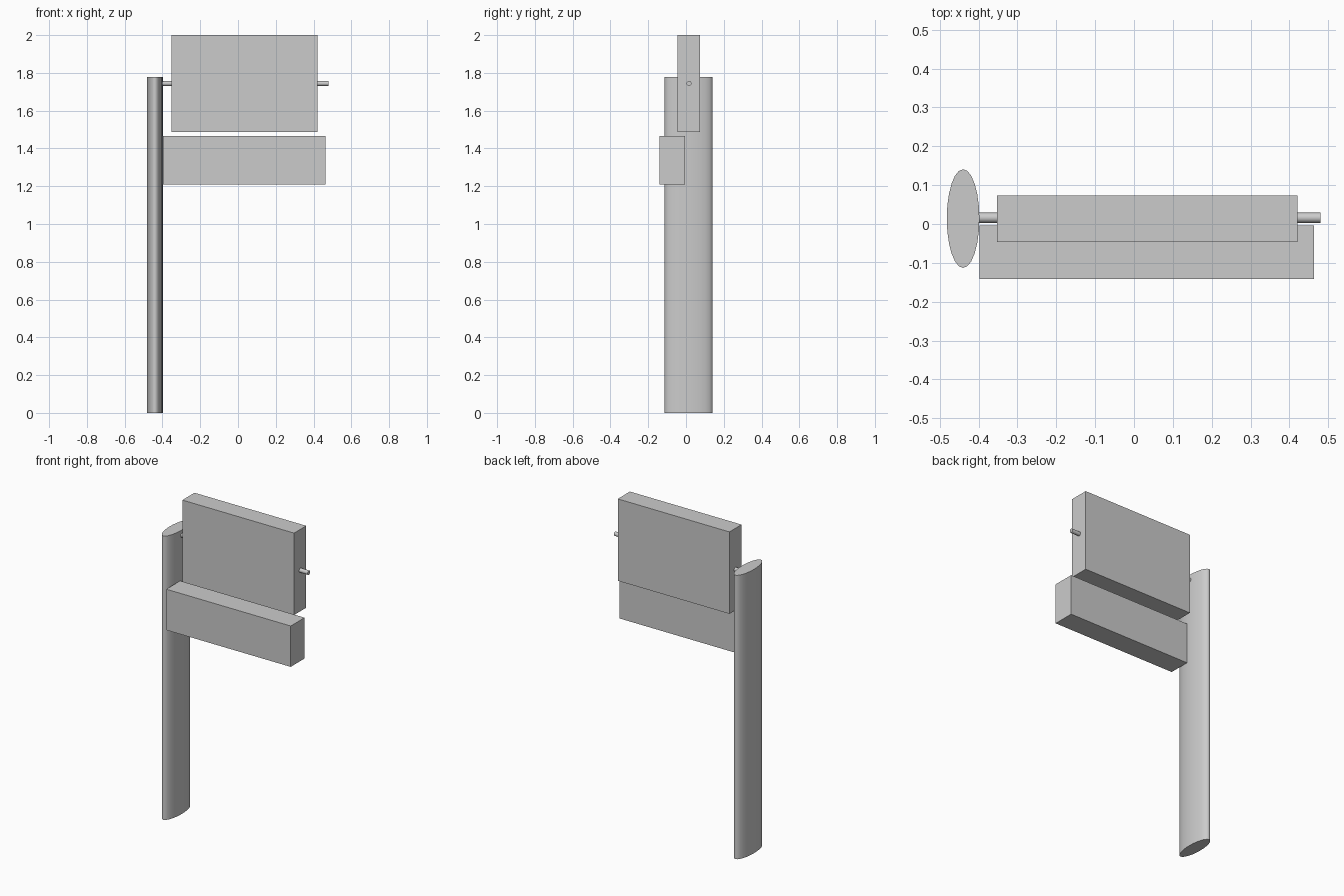
import bpy
import math

if "Cube" in bpy.data.objects:
    bpy.data.objects.remove(bpy.data.objects["Cube"])


def box(name, lo, hi):
    bpy.ops.mesh.primitive_cube_add(
        size=1, location=[(a + b) / 2 for a, b in zip(lo, hi)])
    ob = bpy.context.object
    ob.name = name
    ob.scale = [b - a for a, b in zip(lo, hi)]
    bpy.ops.object.transform_apply(location=False, rotation=False, scale=True)
    return ob


def cylinder(name, loc, rx, ry, length, sides, rotation=(0, 0, 0)):
    bpy.ops.mesh.primitive_cylinder_add(
        vertices=sides, radius=1, depth=1, location=loc, rotation=rotation)
    ob = bpy.context.object
    ob.name = name
    ob.scale = (rx, ry, length)
    bpy.ops.object.transform_apply(location=False, rotation=True, scale=True)
    bpy.ops.object.shade_smooth_by_angle(angle=math.radians(50))
    return ob


# Flattened oval post standing on the ground
cylinder("post", (-0.44, 0.014, 0.889), 0.042, 0.127, 1.778, 24)

# Horizontal rod carrying the upper panel
cylinder("support_rod", (0.025, 0.016, 1.744), 0.013, 0.013, 0.91, 16,
         (0, math.radians(90), 0))

# Upper sign panel and the lower one set forward of it
box("upper_panel", (-0.353, -0.046, 1.487), (0.421, 0.074, 2.0))
box("lower_panel", (-0.398, -0.141, 1.21), (0.464, -0.004, 1.466))
